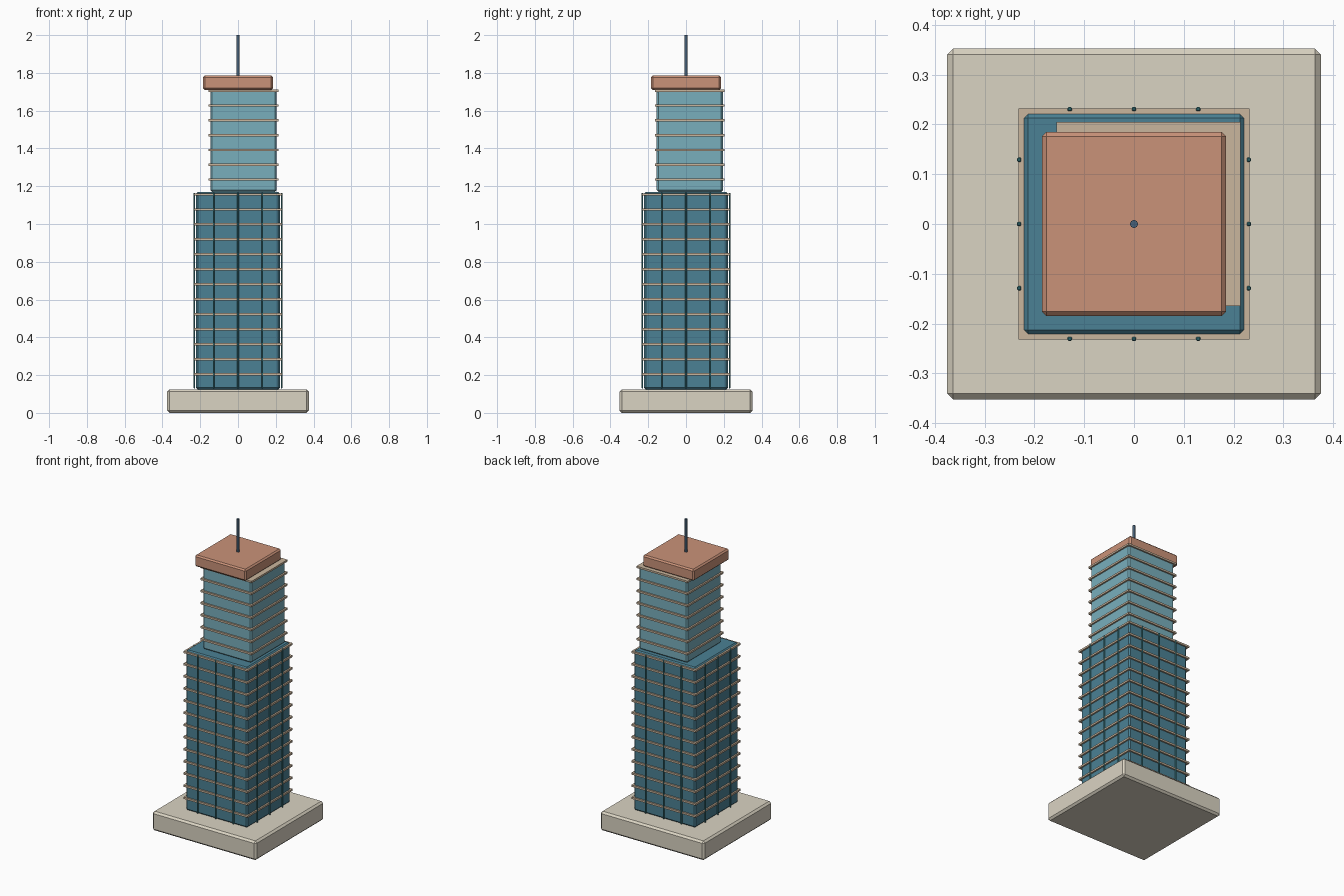
import bpy, bmesh
from mathutils import Matrix

if "Cube" in bpy.data.objects:
    bpy.data.objects.remove(bpy.data.objects["Cube"])


def material(name, rgb):
    # colours are given as 0-255 screen values, stored as linear
    m = bpy.data.materials.new(name)
    m.diffuse_color = [(c / 255) ** 2.2 for c in rgb] + [1]
    m.use_nodes = True
    m.node_tree.nodes["Principled BSDF"].inputs["Base Color"].default_value = m.diffuse_color
    return m


STONE = material("stone", (217, 210, 193))
GLASS = material("dark_glass", (76, 128, 147))
LIGHT_GLASS = material("light_glass", (120, 173, 187))
COPPER = material("copper", (201, 145, 120))
LEDGE = material("ledge", (201, 180, 156))
TEAL = material("teal", (62, 125, 132))
STEEL = material("steel", (72, 96, 118))


def finish(bm, name, mat):
    mesh = bpy.data.meshes.new(name)
    bm.to_mesh(mesh)
    bm.free()
    mesh.materials.append(mat)
    obj = bpy.data.objects.new(name, mesh)
    bpy.context.collection.objects.link(obj)
    return obj


def box(name, x, y, z0, z1, sx, sy, mat, bevel=0.0):
    """Box centred on x, y, spanning z0..z1, with chamfered edges."""
    bm = bmesh.new()
    bmesh.ops.create_cube(bm, size=1, matrix=Matrix.Translation((x, y, (z0 + z1) / 2))
                          @ Matrix.Diagonal((sx, sy, z1 - z0, 1)))
    if bevel:
        bmesh.ops.bevel(bm, geom=bm.edges[:], offset=bevel, segments=1,
                        profile=0.5, affect='EDGES')
    return finish(bm, name, mat)


# Plinth
box("plinth", 0, 0, 0, 0.125, 0.75, 0.704, STONE, 0.012)

# Lower tower with floor ledges
box("lower_tower", 0, 0, 0.125, 1.17, 0.444, 0.444, GLASS, 0.009)
for i in range(13):
    z = 0.205 + i * 0.0793
    box(f"lower_ledge_{i + 1}", 0, 0, z - 0.006, z + 0.006, 0.464, 0.464, LEDGE)

# Vertical mullions, three on each of the four sides
for t in (-0.129, 0, 0.129):
    for s in (-1, 1):
        box("mullion", t, s * 0.2305, 0.13, 1.165, 0.009, 0.008, TEAL, 0.002)
        box("mullion", s * 0.2305, t, 0.13, 1.165, 0.008, 0.009, TEAL, 0.002)

# Upper tower, set off-centre, with its ledges
UX, UY = 0.029, 0.02
box("upper_tower", UX, UY, 1.17, 1.71, 0.35, 0.35, LIGHT_GLASS, 0.009)
for i in range(7):
    z = 1.235 + i * 0.0785
    box(f"upper_ledge_{i + 1}", UX, UY, z - 0.006, z + 0.006, 0.37, 0.37, LEDGE)

# Roof cap
box("roof_cap", 0, 0, 1.71, 1.785, 0.37, 0.37, COPPER, 0.009)

# Antenna mast
bm = bmesh.new()
bmesh.ops.create_cone(bm, cap_ends=True, segments=16, radius1=0.008, radius2=0.008,
                      depth=0.22, matrix=Matrix.Translation((0, 0, 1.89)))
mast = finish(bm, "antenna", STEEL)
bpy.context.view_layer.objects.active = mast
mast.select_set(True)
bpy.ops.object.shade_smooth_by_angle()
